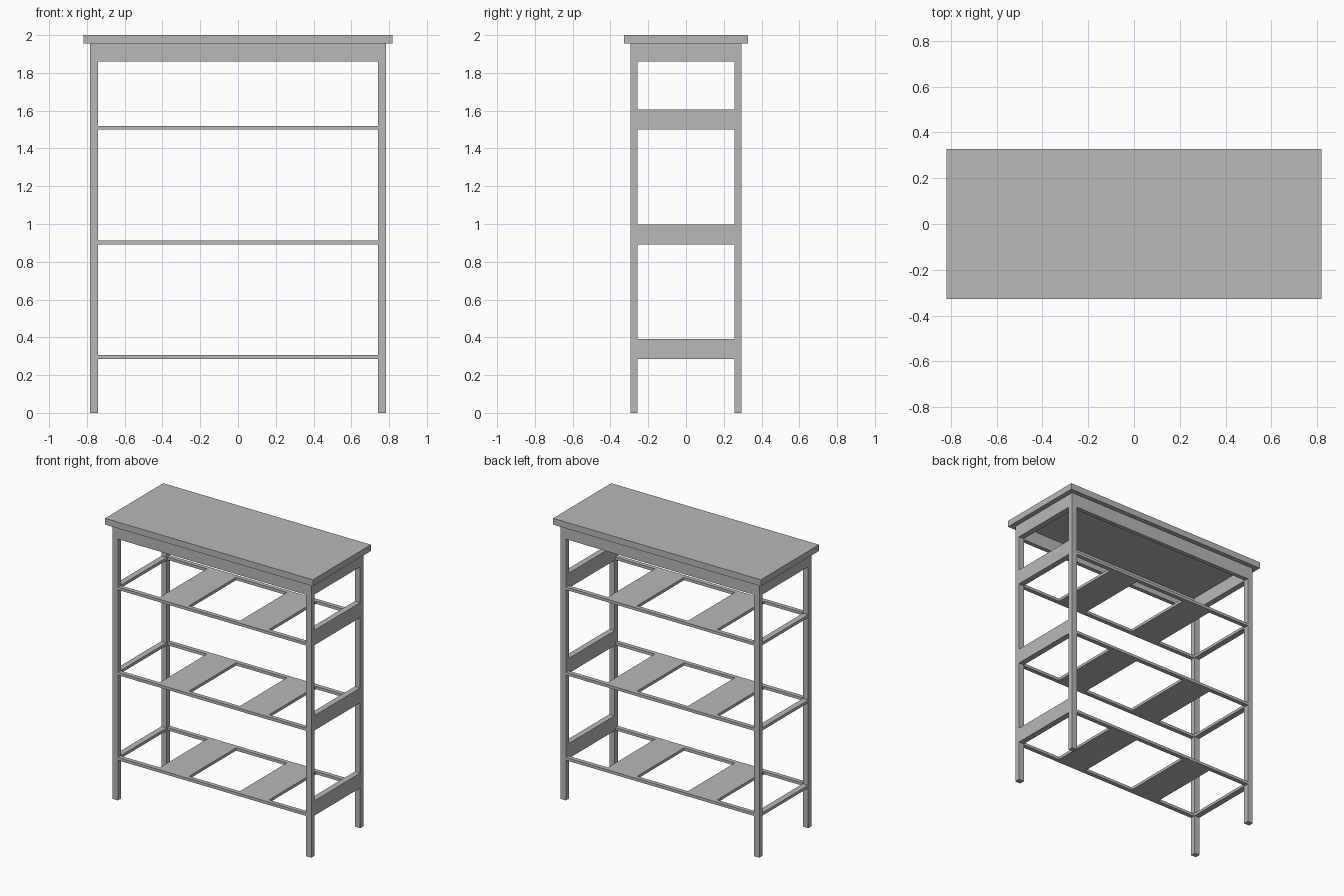
import bpy

cube = bpy.data.objects.get("Cube")
if cube:
    bpy.data.objects.remove(cube, do_unlink=True)

# One plain grey for the whole piece
GREY = (0.48, 0.48, 0.48, 1)
grey = bpy.data.materials.new("plain_grey")
grey.use_nodes = True
grey.diffuse_color = GREY
grey.node_tree.nodes["Principled BSDF"].inputs["Base Color"].default_value = GREY


def box(name, x, y, z):
    """Box from (min, max) ranges along each axis."""
    spans = (x, y, z)
    bpy.ops.mesh.primitive_cube_add(size=1, location=[(a + b) / 2 for a, b in spans])
    ob = bpy.context.object
    ob.name = name
    ob.scale = [abs(b - a) for a, b in spans]
    bpy.ops.object.transform_apply(location=False, rotation=False, scale=True)
    ob.data.materials.append(grey)
    return ob


# Outer and inner faces of the legs, and shared sizes
XO, XI = 0.783, 0.741
YO, YI = 0.294, 0.256
TOP_Z, APRON_Z = 1.955, 1.86
RAIL = 0.03
THIN, TALL = 0.02, 0.106
SIDES = ((-1, "right"), (1, "left"))
ENDS = ((-1, "front"), (1, "back"))

# Table top
box("table_top", (-0.818, 0.818), (-0.327, 0.327), (TOP_Z, 2))

# Legs
for sx, side in SIDES:
    for sy, end in ENDS:
        box(f"{end}_{side}_leg", (sx * XI, sx * XO), (sy * YI, sy * YO), (0, TOP_Z))

# Apron under the top
for sy, end in ENDS:
    box(f"{end}_apron", (-XI, XI), (sy * (YO - RAIL), sy * YO), (APRON_Z, TOP_Z))
for sx, side in SIDES:
    box(f"{side}_apron", (sx * XI, sx * XO), (-YI, YI), (APRON_Z, TOP_Z))

# Three open shelves: thin rails, one tall end rail, two wide slats
for level, z in (("lower", 0.286), ("middle", 0.892), ("upper", 1.499)):
    thin = (z, z + THIN)
    for sy, end in ENDS:
        box(f"{level}_{end}_rail", (-XI, XI), (sy * (YO - RAIL), sy * YO), thin)
    for sx, side in SIDES:
        height = TALL if side == "left" else THIN
        box(f"{level}_{side}_rail", (sx * XI, sx * XO), (-YI, YI), (z, z + height))
        box(f"{level}_{side}_slat", (sx * 0.2, sx * 0.43),
            (RAIL - YO, YO - RAIL), thin)
